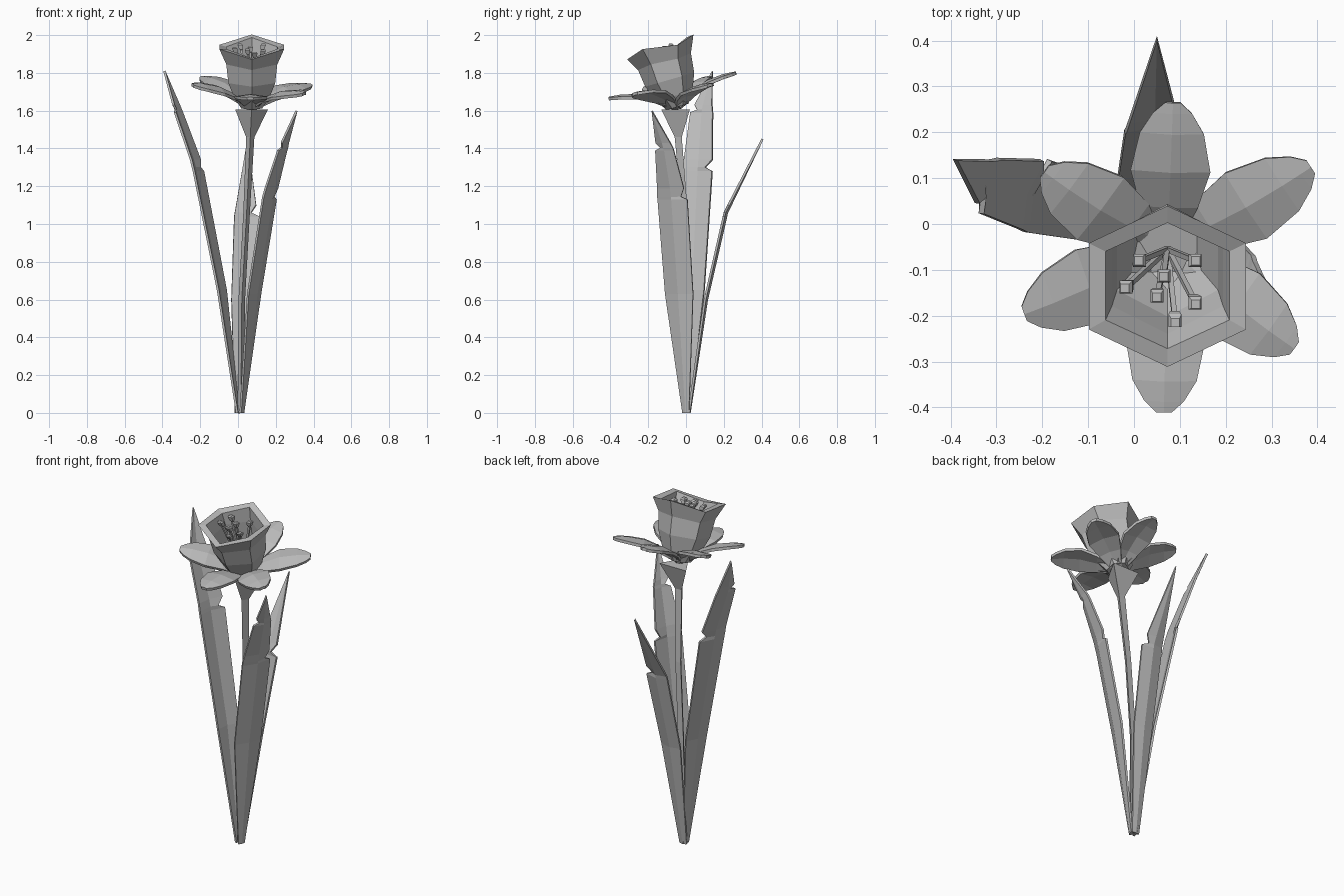
import bpy, bmesh, math
from mathutils import Vector, Matrix

if "Cube" in bpy.data.objects:
    bpy.data.objects.remove(bpy.data.objects["Cube"])

grey = bpy.data.materials.new("plain grey")
grey.use_nodes = True
grey.diffuse_color = (0.5, 0.5, 0.5, 1)
grey.node_tree.nodes["Principled BSDF"].inputs["Base Color"].default_value = grey.diffuse_color


def skin(name, rows, closed=False, caps=(False, False), thickness=0, offset=0):
    """Join rows of points into a flat-shaded surface."""
    bm = bmesh.new()
    vs = [[bm.verts.new(p) for p in row] for row in rows]
    n = len(rows[0])
    for a, b in zip(vs, vs[1:]):
        for i in range(n if closed else n - 1):
            j = (i + 1) % n
            bm.faces.new((a[i], a[j], b[j], b[i]))
    for ring, wanted in zip((vs[0], vs[-1]), caps):
        if wanted:
            bm.faces.new(ring)
    bmesh.ops.remove_doubles(bm, verts=bm.verts, dist=0.0005)
    bmesh.ops.recalc_face_normals(bm, faces=bm.faces)
    mesh = bpy.data.meshes.new(name)
    bm.to_mesh(mesh)
    bm.free()
    mesh.materials.append(grey)
    obj = bpy.data.objects.new(name, mesh)
    bpy.context.collection.objects.link(obj)
    if thickness:
        mod = obj.modifiers.new("thickness", "SOLIDIFY")
        mod.thickness = thickness
        mod.offset = offset
    return obj


def ring(centre, radius, sides, start):
    turn = 2 * math.pi / sides
    return [Vector(centre) + radius * Vector((math.cos(start + i * turn), math.sin(start + i * turn), 0))
            for i in range(sides)]


def leaf(name, across, outward, rows):
    """Each row: spine point, then half width on either side."""
    across = Vector(across).normalized()
    outward = Vector(outward).normalized()
    pts = []
    for x, y, z, left, right in rows:
        c = Vector((x, y, z))
        ridge = c + outward * 0.18 * max(left, right)
        pts.append([c - across * left, ridge, c + across * right])
    skin(name, pts, thickness=0.012)


# Leaves with torn notches in their edges
leaf("right_leaf", (0.3, 0.95, 0), (-0.95, 0.3, 0), [
    (0, 0.005, 0, 0.018, 0.018), (-0.085, 0.03, 0.65, 0.07, 0.07),
    (-0.21, 0.058, 1.28, 0.08, 0.085), (-0.215, 0.06, 1.3, 0.08, 0.045),
    (-0.225, 0.063, 1.34, 0.078, 0.08), (-0.315, 0.08, 1.59, 0.06, 0.065),
    (-0.32, 0.083, 1.605, 0.025, 0.06), (-0.328, 0.088, 1.63, 0.045, 0.053),
    (-0.39, 0.14, 1.81, 0, 0)])
leaf("back_leaf", (1, 0, 0), (0, 0.9, -0.3), [
    (0.005, 0.015, 0, 0.022, 0.022), (0.025, 0.1, 0.6, 0.06, 0.06),
    (0.045, 0.2, 1.04, 0.065, 0.068), (0.045, 0.205, 1.06, 0.062, 0.025),
    (0.046, 0.225, 1.1, 0.056, 0.05), (0.05, 0.405, 1.45, 0, 0)])
leaf("left_leaf", (0.4, 0.9, 0), (0.9, -0.4, 0), [
    (0.02, 0, 0, 0.018, 0.018), (0.085, -0.035, 0.63, 0.08, 0.08),
    (0.165, -0.07, 1.13, 0.085, 0.085), (0.168, -0.072, 1.145, 0.085, 0.05),
    (0.178, -0.077, 1.19, 0.08, 0.072), (0.235, -0.11, 1.39, 0.055, 0.05),
    (0.24, -0.115, 1.405, 0.02, 0.05), (0.247, -0.122, 1.43, 0.04, 0.043),
    (0.31, -0.18, 1.6, 0, 0)])

# Three-sided stem flaring into the flower base
stem = [((0.015, 0, 0), 0.02), ((0.02, 0.01, 0.6), 0.02), ((0.045, 0, 1.05), 0.02),
        ((0.065, -0.035, 1.46), 0.025), ((0.072, -0.03, 1.605), 0.1)]
skin("stem", [ring(c, r, 3, -math.pi / 2) for c, r in stem], True, (True, True))

# Flower head frame, tipped toward the front
BASE = Vector((0.073, -0.045, 1.62))
TILT = Matrix.Rotation(math.radians(16), 4, "X")

# Trumpet: outer wall, wavy lip, inner wall
profile = [(0.06, 0, 0), (0.1, 0.06, 0), (0.135, 0.15, 0), (0.147, 0.25, 0.005), (0.187, 0.33, 0.015),
           (0.147, 0.325, 0.015), (0.132, 0.25, 0.005), (0.12, 0.15, 0), (0.07, 0.04, 0)]
rows = []
for r, h, wave in profile:
    row = []
    for i in range(6):
        a = i * math.pi / 3
        p = Vector((1.06 * r * math.sin(a), r * math.cos(a), h + wave * math.cos(3 * a)))
        row.append(BASE + TILT @ p)
    rows.append(row)
skin("trumpet", rows, True, (True, True))

# Six arched petals, gently folded along the middle
tips = {"back": (0.085, 0.265, 1.8), "back_left": (0.385, 0.125, 1.735),
        "front_left": (0.35, -0.27, 1.69), "front": (0.065, -0.41, 1.665),
        "front_right": (-0.24, -0.195, 1.735), "back_right": (-0.195, 0.115, 1.775)}
outline = [(0, 0.02), (0.3, 0.062), (0.55, 0.086), (0.8, 0.069), (0.93, 0.042), (1, 0.016)]
up = TILT @ Vector((0, 0, 1))
for place, tip in tips.items():
    root = BASE - up * 0.005
    along = Vector(tip) - root
    side = up.cross(along).normalized()
    pts = []
    for t, half in outline:
        c = root + along * t + up * 0.04 * math.sin(math.pi * t)
        drop = up * half * 0.15
        pts.append([c - side * half - drop, c, c + side * half - drop])
    skin(place + "_petal", pts, thickness=0.016)

# Stamens: thin four-sided rods with tapered heads
heads = [(0.135, -0.08), (0.01, -0.08), (-0.02, -0.14), (0.05, -0.16),
         (0.135, -0.175), (0.09, -0.215), (0.065, -0.115)]
for n, (x, y) in enumerate(heads):
    top = Vector((x, y, 1.955 + 0.33 * (y + 0.08)))
    root = BASE + up * 0.035
    axis = (top - root).normalized()
    steps = [(root, 0.008), (top - axis * 0.035, 0.008), (top - axis * 0.03, 0.014),
             (top - axis * 0.008, 0.02), (top, 0.013)]
    skin("stamen_%d" % (n + 1), [ring(c, r, 4, math.pi / 4) for c, r in steps], True, (True, True))
